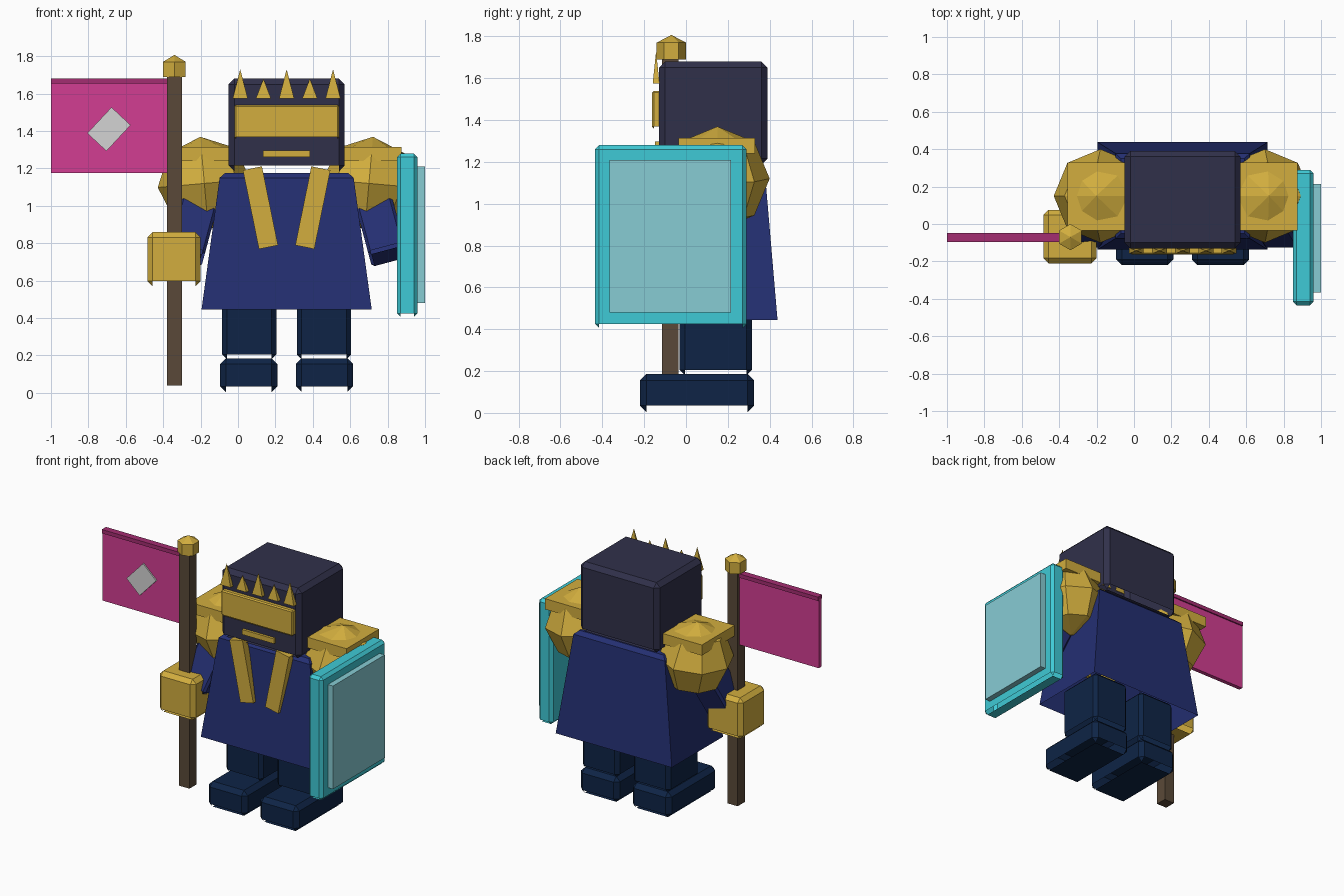
import bpy, bmesh
from math import radians
from mathutils import Matrix, Vector

if "Cube" in bpy.data.objects:
    bpy.data.objects.remove(bpy.data.objects["Cube"], do_unlink=True)

MID = 0.26  # symmetry plane of the figure


def material(name, hex_code):
    def linear(c):
        return c / 12.92 if c <= 0.04045 else ((c + 0.055) / 1.055) ** 2.4
    rgb = [linear(v / 255) for v in bytes.fromhex(hex_code)]
    m = bpy.data.materials.new(name)
    m.use_nodes = True
    m.diffuse_color = (*rgb, 1)
    m.node_tree.nodes["Principled BSDF"].inputs["Base Color"].default_value = (*rgb, 1)
    return m


slate = material("dark slate", "30304a")
blue = material("royal blue", "242f72")
navy = material("deep navy", "0e2446")
gold = material("gold", "d2ae3e")
pink = material("pink", "d23d92")
plum = material("plum", "a42d71")
wood = material("brown wood", "5a4938")
cyan = material("cyan", "3fcad6")
aqua = material("pale aqua", "87ccd4")
silver = material("silver", "d4d4d4")


def finish(bm, name, mat, matrix=None):
    me = bpy.data.meshes.new(name)
    bm.to_mesh(me)
    bm.free()
    me.materials.append(mat)
    ob = bpy.data.objects.new(name, me)
    if matrix is not None:
        ob.matrix_world = matrix
    bpy.context.collection.objects.link(ob)
    return ob


def box(name, mat, x, y, z, bevel=0.0, matrix=None):
    """Box between ranges; bevelled boxes have open slots along the lower edges."""
    bm = bmesh.new()
    bmesh.ops.create_cube(bm, size=1)
    for v in bm.verts:
        v.co = Vector([a[0] + (c + 0.5) * (a[1] - a[0]) for a, c in zip((x, y, z), v.co)])
    if bevel:
        bmesh.ops.bevel(bm, geom=bm.edges[:], offset=bevel, segments=1, affect='EDGES')
        bm.normal_update()
        slots = [f for f in bm.faces if -0.9 < f.normal.z < -0.1
                 and min(abs(f.normal.x), abs(f.normal.y)) < 0.01]
        bmesh.ops.delete(bm, geom=slots, context='FACES')
    return finish(bm, name, mat, matrix)


def cone(name, mat, at, sides, r1, r2, depth, squash=(1, 1), turn=0):
    """Cone or prism standing on the point at."""
    bm = bmesh.new()
    bmesh.ops.create_cone(bm, cap_ends=True, segments=sides, radius1=r1, radius2=r2, depth=depth)
    m = (Matrix.Translation(Vector(at) + Vector((0, 0, depth / 2)))
         @ Matrix.Diagonal((*squash, 1, 1)) @ Matrix.Rotation(radians(turn), 4, 'Z'))
    bm.transform(m)
    return finish(bm, name, mat)


# Head with face band, mouth plate and crown points
box("head", slate, (-0.05, 0.57), (-0.13, 0.39), (1.185, 1.68), 0.03)
box("face_band", gold, (-0.02, 0.54), (-0.162, -0.12), (1.36, 1.54), 0.008)
box("mouth_bar", gold, (0.135, 0.385), (-0.148, -0.12), (1.262, 1.297))
for i in range(5):
    height = 0.155 if i % 2 == 0 else 0.105
    cone("crown_point", gold, (MID + (i - 2) * 0.124, -0.143, 1.575), 4,
         0.04 * 2 ** 0.5, 0, height, (1, 0.4), 45)

# Robe: tapered shell, open underneath
bm = bmesh.new()
bmesh.ops.create_cube(bm, size=1)
for v in bm.verts:
    top = v.co.z > 0
    v.co = Vector((MID + v.co.x * (0.71 if top else 0.91),
                   0.15 + v.co.y * (0.45 if top else 0.575),
                   1.175 if top else 0.445))
bm.normal_update()
bmesh.ops.delete(bm, geom=[f for f in bm.faces if f.normal.z < -0.9], context='FACES')
rim = [e for e in bm.edges if all(v.co.z > 1 for v in e.verts)]
bmesh.ops.bevel(bm, geom=rim, offset=0.025, segments=1, affect='EDGES')
finish(bm, "robe", blue)

# Paired parts, right then left
for s, side in ((-1, "right"), (1, "left")):
    def span(a, b):
        return tuple(sorted((MID + s * a, MID + s * b)))

    box(side + "_leg", navy, span(0.055, 0.345), (-0.03, 0.315), (0.18, 0.55), 0.025)
    box(side + "_shoe", navy, span(0.05, 0.355), (-0.22, 0.325), (0.005, 0.185), 0.03)

    # Lapel, leaning inwards towards the bottom
    lean = Matrix.Translation((MID + s * 0.14, -0.108, 0.99)) @ Matrix.Rotation(radians(s * 11.5), 4, 'Y')
    box(side + "_lapel", gold, (-0.052, 0.052), (-0.026, 0.026), (-0.215, 0.215), 0, lean)

    # Arm, slanting outwards and forwards
    start = Vector((MID + s * 0.44, 0.13, 1.12))
    end = Vector((MID + s * 0.545, -0.035, 0.73))
    d = end - start
    pose = (Matrix.Translation(start) @ Matrix.Rotation(-s * radians(15), 4, 'Y')
            @ Matrix.Rotation(radians(-23), 4, 'X'))
    box(side + "_arm", blue, (-0.1, 0.1), (-0.1, 0.1), (-d.length, 0), 0.015, pose)

    # Shoulder guard: faceted ball capped by a square plate
    bm = bmesh.new()
    bmesh.ops.create_uvsphere(bm, u_segments=8, v_segments=4, radius=0.25)
    finish(bm, side + "_shoulder_ball", gold, Matrix.Translation((MID + s * 0.44, 0.15, 1.12))
           @ Matrix.Rotation(radians(s * 5), 4, 'Y'))
    box(side + "_shoulder_plate", gold, span(0.31, 0.615), (-0.035, 0.33), (1.24, 1.315))

# Gauntlet gripping the banner pole
box("gauntlet", gold, (-0.485, -0.2), (-0.21, 0.075), (0.57, 0.86), 0.028)

# Banner
box("banner_pole", wood, (-0.38, -0.3), (-0.115, -0.035), (0.04, 1.69))
cone("finial_base", gold, (-0.34, -0.07, 1.69), 6, 0.07, 0.07, 0.08)
cone("finial_tip", gold, (-0.34, -0.07, 1.77), 6, 0.07, 0, 0.037)
box("banner_cloth", pink, (-1, -0.38), (-0.087, -0.058), (1.175, 1.66))
box("banner_top_bar", plum, (-1, -0.38), (-0.096, -0.049), (1.655, 1.682))
box("banner_emblem", silver, (-0.07, 0.07), (-0.005, 0.005), (-0.095, 0.095), 0,
    Matrix.Translation((-0.69, -0.092, 1.41)) @ Matrix.Rotation(radians(43), 4, 'Y'))

# Shield on the left side
box("shield", cyan, (0.85, 0.96), (-0.435, 0.29), (0.405, 1.28), 0.02)
box("shield_panel", aqua, (0.95, 1.0), (-0.365, 0.215), (0.48, 1.21))
